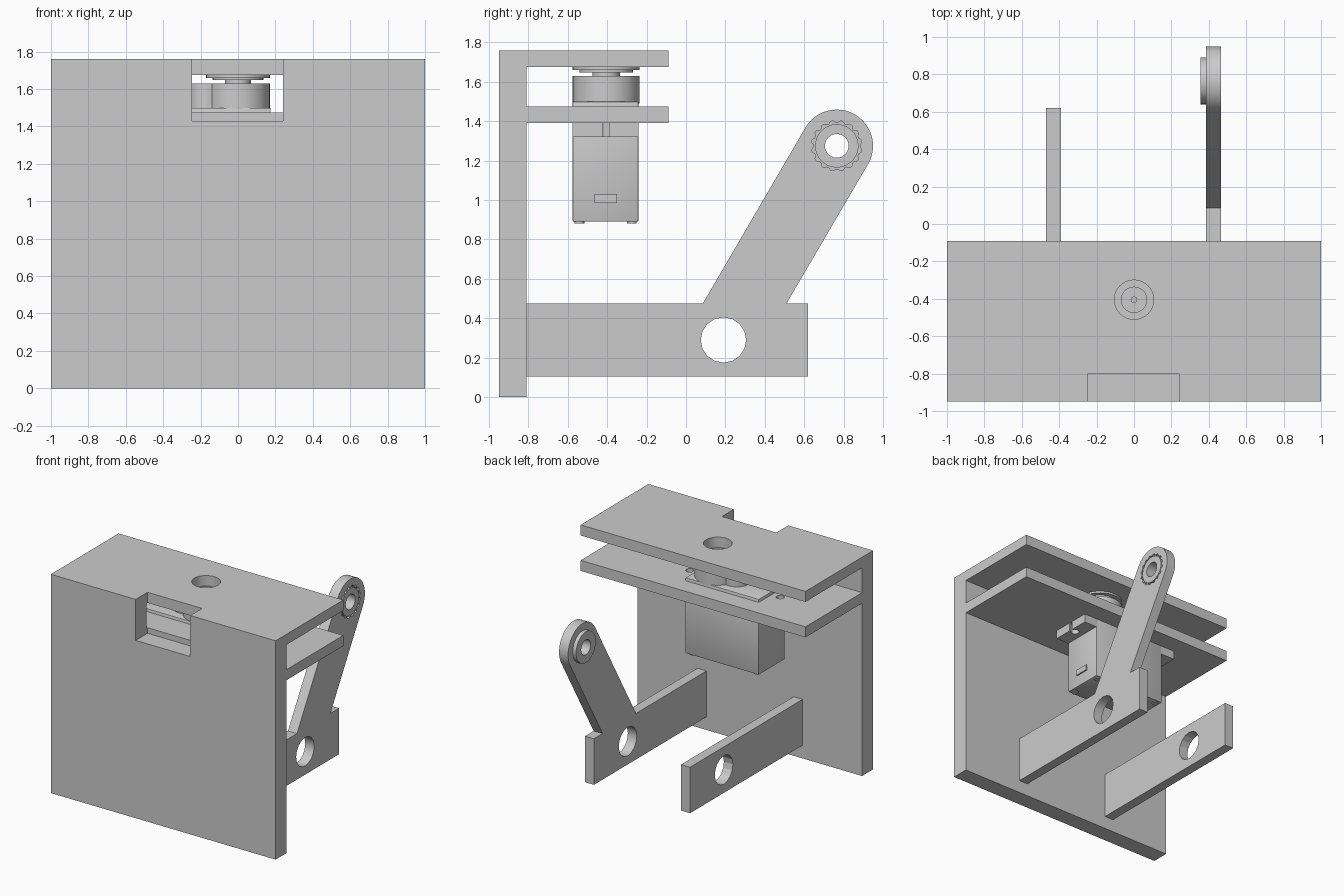
import bpy, bmesh, math
from mathutils import Vector

cube = bpy.data.objects.get("Cube")
if cube:
    bpy.data.objects.remove(cube, do_unlink=True)

grey = bpy.data.materials.new("plain_grey")
grey.use_nodes = True
COLOUR = (0.6, 0.6, 0.6, 1)
grey.diffuse_color = COLOUR
grey.node_tree.nodes["Principled BSDF"].inputs["Base Color"].default_value = COLOUR


def prism(name, outline, axis, low, high):
    """Extrude a flat outline along x (outline in y, z) or z (outline in x, y)."""
    bm = bmesh.new()
    place = (lambda a, b: (low, a, b)) if axis == "x" else (lambda a, b: (a, b, low))
    face = bm.faces.new([bm.verts.new(place(a, b)) for a, b in outline])
    out = bmesh.ops.extrude_face_region(bm, geom=[face])
    step = Vector((high - low, 0, 0)) if axis == "x" else Vector((0, 0, high - low))
    bmesh.ops.translate(bm, vec=step, verts=[v for v in out["geom"] if isinstance(v, bmesh.types.BMVert)])
    bmesh.ops.recalc_face_normals(bm, faces=bm.faces)
    mesh = bpy.data.meshes.new(name)
    bm.to_mesh(mesh)
    bm.free()
    mesh.materials.append(grey)
    obj = bpy.data.objects.new(name, mesh)
    bpy.context.collection.objects.link(obj)
    return obj


def arc(a, b, r, start=0, end=360, n=40):
    count = n if end - start == 360 else n + 1
    angles = [math.radians(start + (end - start) * i / n) for i in range(count)]
    return [(a + r * math.cos(t), b + r * math.sin(t)) for t in angles]


def disc(name, axis, a, b, r, low, high, n=40):
    return prism(name, arc(a, b, r, n=n), axis, low, high)


def box(name, x0, x1, y0, y1, z0, z1):
    return prism(name, [(x0, y0), (x1, y0), (x1, y1), (x0, y1)], "z", z0, z1)


def bake(obj):
    bpy.context.view_layer.update()
    done = bpy.data.meshes.new_from_object(obj.evaluated_get(bpy.context.evaluated_depsgraph_get()))
    obj.modifiers.clear()
    obj.data = done


def cut(obj, *cutters):
    for c in cutters:
        mod = obj.modifiers.new("cut", "BOOLEAN")
        mod.operation, mod.solver, mod.object = "DIFFERENCE", "EXACT", c
        bake(obj)
        bpy.data.objects.remove(c, do_unlink=True)


def smooth(*objs):
    bpy.ops.object.select_all(action="DESELECT")
    for o in objs:
        o.select_set(True)
    bpy.context.view_layer.objects.active = objs[0]
    bpy.ops.object.shade_smooth_by_angle(angle=math.radians(30))


# Frame: front wall with two shelves, a front notch and shelf holes
WALL, BACK, SHAFT_Y = -0.81, -0.09, -0.405
frame = prism("frame", [
    (-0.95, 0), (WALL, 0), (WALL, 1.39), (BACK, 1.39), (BACK, 1.475), (WALL, 1.475),
    (WALL, 1.675), (BACK, 1.675), (BACK, 1.76), (-0.95, 1.76)], "x", -1, 1)
EARS = (0.25, -0.555)
cut(frame, box("notch", -0.245, 0.24, -1.1, -0.80, 1.43, 1.9),
    disc("shaft_hole", "z", 0, SHAFT_Y, 0.105, 1.6, 1.9),
    *[disc("screw_hole", "z", x, SHAFT_Y, 0.03, 1.3, 1.55, 16) for x in EARS])

# Lower arms, the left one carrying a slanted lever with a rounded end
Y, Z, R = 0.765, 1.275, 0.184
left_arm = prism("left_arm_with_lever",
                 [(WALL, 0.105), (0.62, 0.105), (0.62, 0.475), (0.51, 0.475)]
                 + arc(Y, Z, R, -30, 150, 24) + [(0.085, 0.475), (WALL, 0.475)],
                 "x", 0.385, 0.465)
right_arm = box("right_arm", -0.47, -0.39, WALL, 0.62, 0.105, 0.475)
for arm, x in ((left_arm, 0.425), (right_arm, -0.43)):
    cut(arm, disc("arm_hole", "x", 0.19, 0.29, 0.115, x - 0.2, x + 0.2, 16))

# Lever pivot: toothed recess, inner disc and boss
teeth = []
for i in range(32):
    r = 0.128 if i % 2 else 0.117
    teeth += arc(Y, Z, r, i * 11.25 - 3, i * 11.25 + 3, 1)
cut(left_arm, prism("toothed_recess", teeth, "x", 0.445, 0.5),
    disc("pivot_hole", "x", Y, Z, 0.06, 0.3, 0.6))
pivot_disc = disc("pivot_disc", "x", Y, Z, 0.11, 0.40, 0.465)
pivot_boss = disc("pivot_boss", "x", Y, Z, 0.125, 0.355, 0.386)
for part in (pivot_disc, pivot_boss):
    cut(part, disc("pivot_hole", "x", Y, Z, 0.06, 0.3, 0.6))

# Motor: case, slotted ears, feet and cable outlet
Y0, Y1, X0, X1 = -0.575, -0.24, -0.48, 0.175
case = box("motor_case", X0, X1, Y0, Y1, 0.89, 1.50)
mod = case.modifiers.new("round", "BEVEL")
mod.width, mod.segments = 0.008, 2
bake(case)
for name, x0, x1, slot, edge in (("left_ear", X1 - 0.01, 0.29, EARS[0], 0.4),
                                 ("right_ear", -0.60, X0 + 0.01, EARS[1], -0.7)):
    ear = box(name, x0, x1, Y0, Y1, 1.32, 1.39)
    cut(ear, disc("slot_round", "z", slot, SHAFT_Y, 0.032, 1.2, 1.5, 16),
        box("slot", min(slot, edge), max(slot, edge), SHAFT_Y - 0.015, SHAFT_Y + 0.015, 1.2, 1.5))
for x in (X0 + 0.04, X1 - 0.04):
    for y in (Y0 + 0.035, Y1 - 0.035):
        disc("motor_foot", "z", x, y, 0.025, 0.882, 0.90, 16)
box("cable_outlet", X1 - 0.01, X1 + 0.012, -0.465, -0.35, 0.985, 1.03)

# Gear towers, output shaft and round horn
tower = disc("gear_tower", "z", 0, SHAFT_Y, 0.17, 1.49, 1.63, 48)
small_tower = disc("small_gear_tower", "z", -0.17, SHAFT_Y, 0.10, 1.49, 1.63)
shaft = disc("output_shaft", "z", 0, SHAFT_Y, 0.07, 1.62, 1.66)
collar = disc("horn_collar", "z", 0, SHAFT_Y, 0.135, 1.648, 1.665)
horn = disc("horn", "z", 0, SHAFT_Y, 0.17, 1.66, 1.676, 48)
hub = disc("horn_hub", "z", 0, SHAFT_Y, 0.07, 1.67, 1.69)
cut(hub, disc("hub_hole", "z", 0, SHAFT_Y, 0.015, 1.6, 1.8, 16))

smooth(frame, left_arm, pivot_disc, pivot_boss, case, tower, small_tower, shaft, collar, horn, hub)
